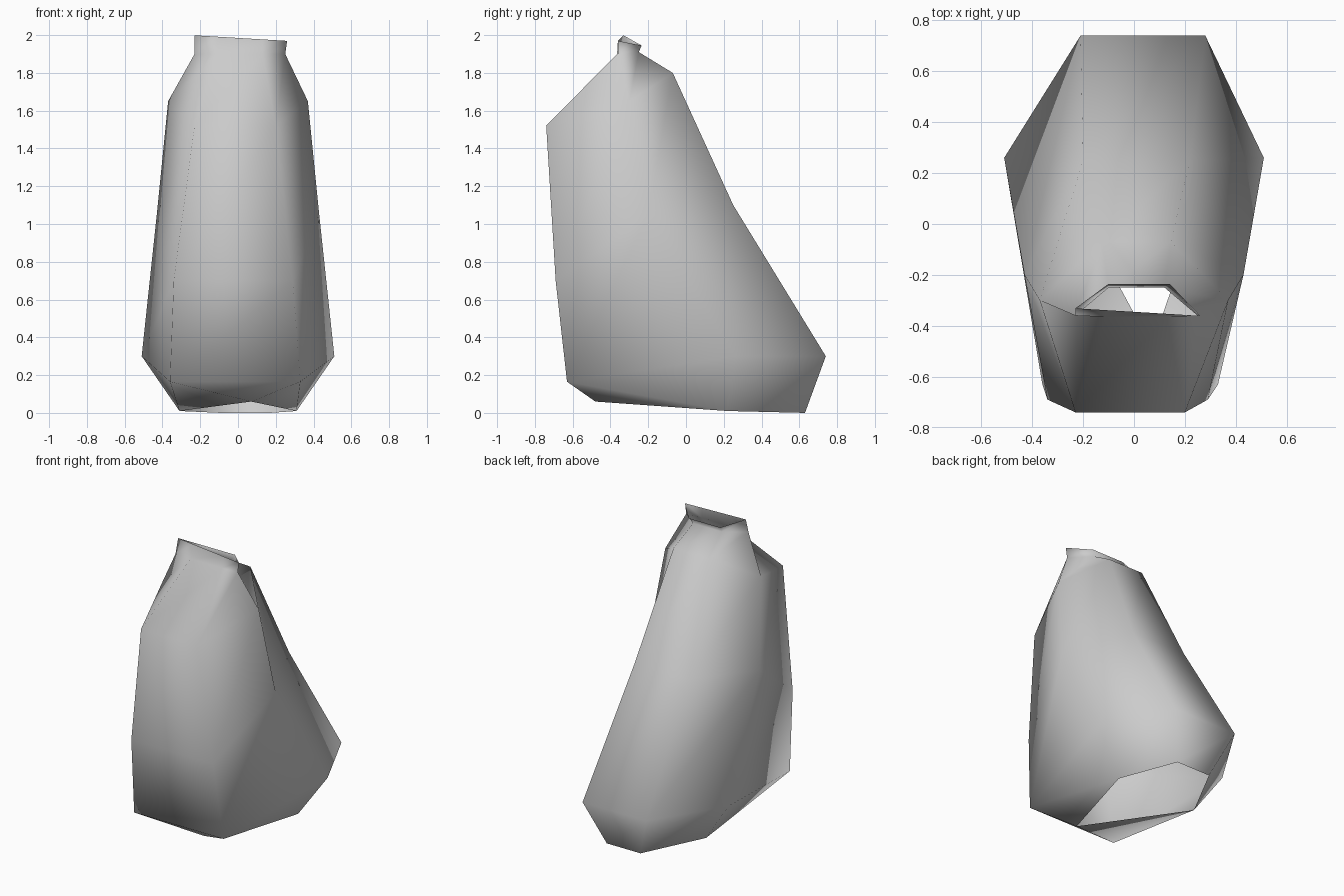
import bpy
import bmesh

# Remove the default cube
default_cube = bpy.data.objects.get("Cube")
if default_cube:
    bpy.data.objects.remove(default_cube, do_unlink=True)

# One grey cloth material
cloth = bpy.data.materials.new("grey_cloth")
cloth.use_nodes = True
grey = (0.6, 0.6, 0.6, 1)
cloth.diffuse_color = grey
shader = next(node for node in cloth.node_tree.nodes if node.type == "BSDF_PRINCIPLED")
shader.inputs["Base Color"].default_value = grey

# Seam lines of the sack, from open base to rim: half width, depth, height, sideways lean
front_seam = [(0, -.48, .06, .07), (.345, -.63, .165, -.015), (.315, -.69, .7, -.025),
              (.215, -.74, 1.52, -.015), (.12, -.365, 1.9, .01), (.12, -.345, 1.985, .01)]
side_seam = [(.31, .22, .01, 0), (.51, .26, .3, 0), (.43, -.2, 1.05, 0),
             (.37, -.3, 1.65, 0), (.24, -.36, 1.9, .01), (.245, -.345, 1.985, .015)]
back_seam = [(.13, .63, 0, .04), (.245, .74, .3, .035), (.21, .25, 1.1, .01),
             (.135, -.07, 1.8, .01), (.11, -.25, 1.91, .01), (.12, -.235, 1.945, .02)]


def add_seam(mesh, seam, side):
    """Add one seam line on the chosen side; the rim tilts towards the left."""
    line = []
    for level, (width, depth, height, lean) in enumerate(seam):
        across = side * width + lean
        is_rim = level == len(seam) - 1
        tilt = across * .06 if is_rim and seam is not back_seam else 0
        line.append(mesh.verts.new((across, depth - tilt, height - tilt)))
    return line


# Sack: six seams joined around by panels, open at the base and the neck
sack_mesh = bmesh.new()
left_seams = [add_seam(sack_mesh, seam, 1) for seam in (front_seam, side_seam, back_seam)]
right_seams = [add_seam(sack_mesh, seam, -1) for seam in (back_seam, side_seam, front_seam)]
seams = left_seams + right_seams
for index, seam in enumerate(seams):
    following = seams[(index + 1) % len(seams)]
    for level in range(len(seam) - 1):
        panel = sack_mesh.faces.new((seam[level], following[level],
                                     following[level + 1], seam[level + 1]))
        # Fold the lowest front corners from the front edge back to the base
        if level == 0 and seam is left_seams[0]:
            bmesh.utils.face_split(panel, following[0], seam[1])
        elif level == 0 and following is right_seams[-1]:
            bmesh.utils.face_split(panel, seam[0], following[1])

# Gather the front of the base into a single point
bmesh.ops.remove_doubles(sack_mesh, verts=sack_mesh.verts[:], dist=.001)
bmesh.ops.recalc_face_normals(sack_mesh, faces=sack_mesh.faces[:])
for face in sack_mesh.faces:
    face.smooth = True

data = bpy.data.meshes.new("sack")
sack_mesh.to_mesh(data)
sack_mesh.free()
data.materials.append(cloth)
sack = bpy.data.objects.new("sack", data)
bpy.context.collection.objects.link(sack)
